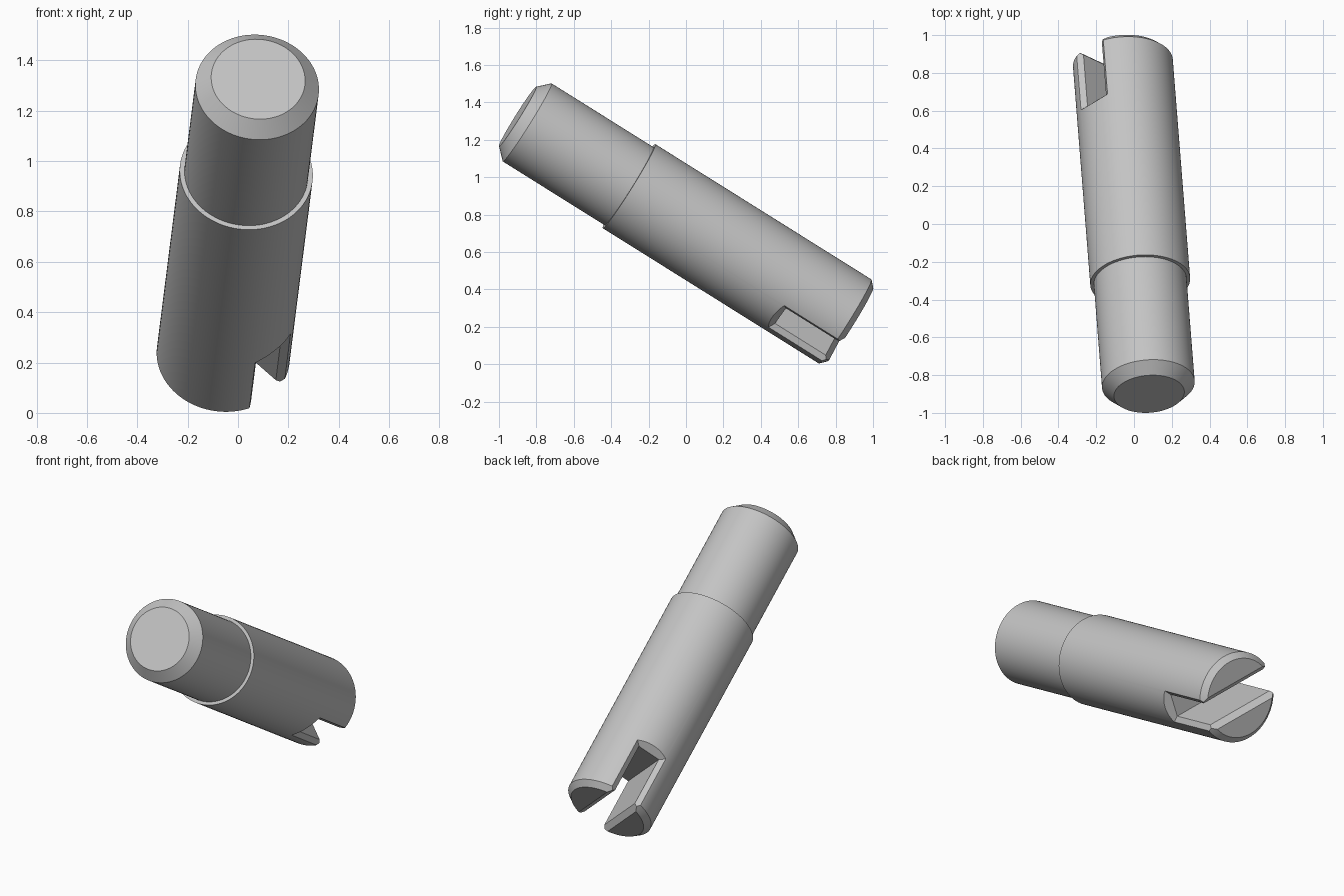
import bpy, bmesh, math
from mathutils import Vector, Matrix

if "Cube" in bpy.data.objects:
    bpy.data.objects.remove(bpy.data.objects["Cube"])

steel = bpy.data.materials.new("light_grey_steel")
steel.use_nodes = True
colour = (0.55, 0.55, 0.55, 1)
steel.diffuse_color = colour
steel.node_tree.nodes["Principled BSDF"].inputs["Base Color"].default_value = colour


def make_object(name, bm):
    bmesh.ops.recalc_face_normals(bm, faces=bm.faces)
    mesh = bpy.data.meshes.new(name)
    bm.to_mesh(mesh)
    bm.free()
    mesh.materials.append(steel)
    obj = bpy.data.objects.new(name, mesh)
    bpy.context.collection.objects.link(obj)
    return obj


def hull(name, points):
    bm = bmesh.new()
    for p in points:
        bm.verts.new(p)
    bmesh.ops.convex_hull(bm, input=bm.verts)
    bmesh.ops.dissolve_limit(bm, angle_limit=0.01, verts=bm.verts, edges=bm.edges)
    return make_object(name, bm)


# Stepped pin with chamfered ends, as (radius, distance along axis) loops
profile = [(0.187, 0), (0.246, 0.06), (0.246, 0.704),
           (0.265, 0.704), (0.265, 2.07), (0.232, 2.102)]
SIDES = 96
bm = bmesh.new()
rings = []
for r, s in profile:
    rings.append([bm.verts.new((r * math.cos(math.tau * i / SIDES),
                                r * math.sin(math.tau * i / SIDES), s))
                  for i in range(SIDES)])
for low, high in zip(rings, rings[1:]):
    for i in range(SIDES):
        j = (i + 1) % SIDES
        bm.faces.new((low[i], low[j], high[j], high[i]))
bm.faces.new(rings[0])
bm.faces.new(rings[-1])
pin = make_object("slotted_pin", bm)

# Slot cutters: straight channel, chamfered mouth, chamfered side openings
half, floor, top = 0.07, 1.75, 2.3
signs = (-1, 1)
cutters = [
    hull("slot_channel", [(a * half, b * 0.5, s)
                          for a in signs for b in signs for s in (floor, top)]),
    hull("mouth_chamfer", [(a * (half + s - 2.07), b * 0.6, s)
                           for a in signs for b in signs for s in (2.03, 2.17)]),
]
for side in signs:
    cutters.append(hull("side_chamfer", [
        (a * (half + 1.5 * e), side * (0.225 + e), s)
        for a in signs for e in (-0.025, 0.09) for s in (floor - 0.9 * e, top + 0.1)]))

bpy.ops.object.select_all(action='DESELECT')
pin.select_set(True)
bpy.context.view_layer.objects.active = pin
for cutter in cutters:
    cutter.hide_render = True
    mod = pin.modifiers.new("cut", 'BOOLEAN')
    mod.operation = 'DIFFERENCE'
    mod.solver = 'EXACT'
    mod.object = cutter
    bpy.ops.object.modifier_apply(modifier=mod.name)
    bpy.data.objects.remove(cutter)
bpy.ops.object.shade_smooth_by_angle(angle=math.radians(20))

# Tilt the pin along its axis, with the slot rolled around it
axis = Vector((-0.067, 0.8457, -0.5294)).normalized()
across = axis.cross(Vector((0, 0, 1))).normalized()
upward = across.cross(axis)
roll = math.radians(43)
normal = across * math.cos(roll) + upward * math.sin(roll)
frame = Matrix((normal, axis.cross(normal), axis)).transposed().to_4x4()
pin.data.transform(Matrix.Translation((0.08, -0.90, 1.325)) @ frame)
